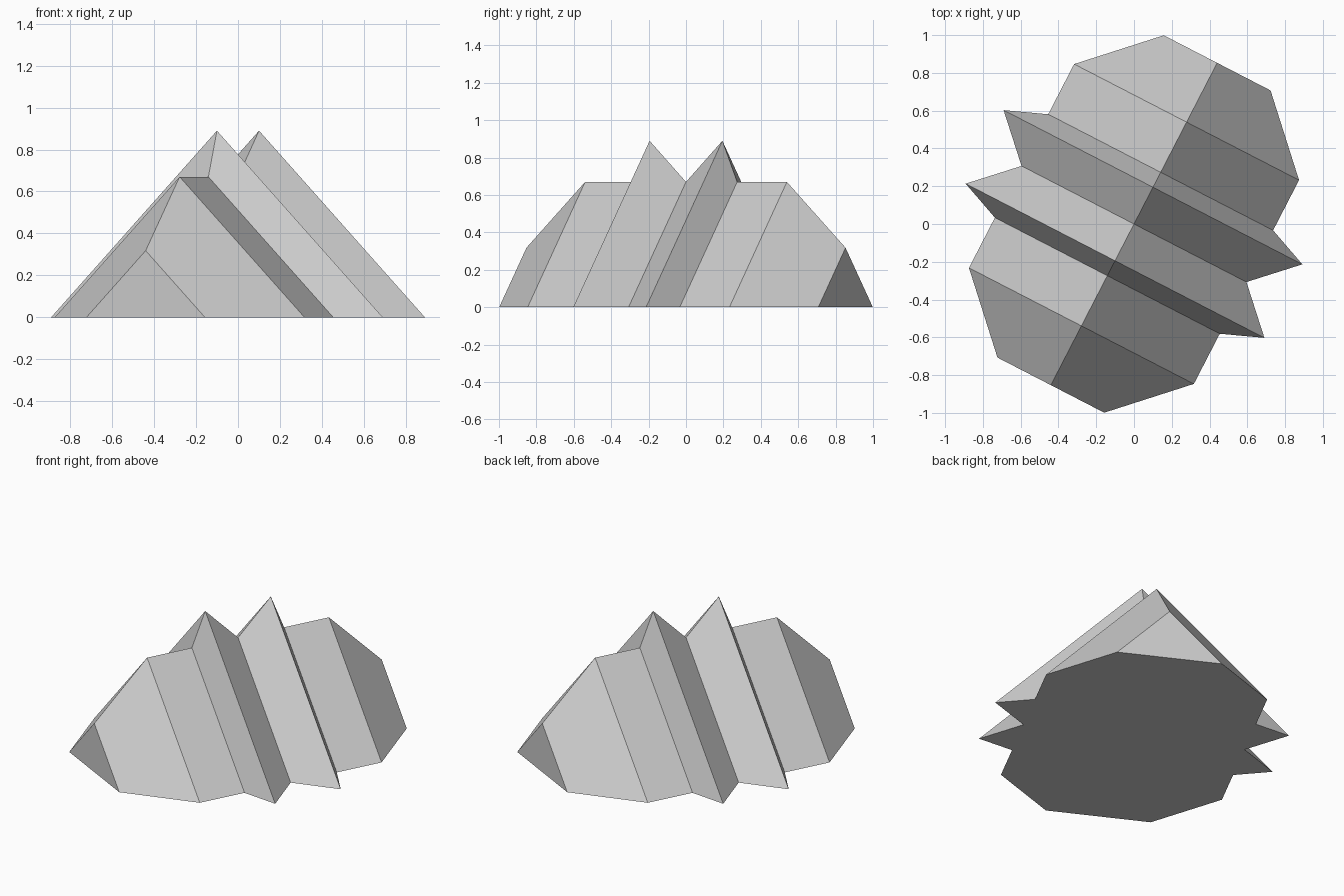
import bpy
from mathutils import Vector

cube = bpy.data.objects.get("Cube")
if cube:
    bpy.data.objects.remove(cube, do_unlink=True)

# Single plain grey
grey = bpy.data.materials.new("light_grey")
grey.use_nodes = True
colour = (0.6, 0.6, 0.6, 1)
grey.diffuse_color = colour
grey.node_tree.nodes["Principled BSDF"].inputs["Base Color"].default_value = colour

# Ridge profile: distance from the middle and height, mirrored to the other end
half = [(0.96, 0.318), (0.607, 0.67), (0.308, 0.67), (0.219, 0.89)]
profile = [(-s, h) for s, h in half] + [(0, 0.67)] + half[::-1]

# Each rib is a right-angled triangle across the turned axis
along = Vector((0.4586, 0.8886, 0))
across = Vector((along.y, -along.x, 0))
up = Vector((0, 0, 1))
verts = []
for s, h in profile:
    centre = along * s
    verts += [centre + across * h, centre + up * h, centre - across * h]

# Sloping sides, triangular ends and one flat underside
n = len(profile)
faces = []
for i in range(n - 1):
    a, b = 3 * i, 3 * i + 3
    faces += [(a, b, b + 1, a + 1), (a + 1, b + 1, b + 2, a + 2)]
last = 3 * (n - 1)
faces += [(0, 1, 2), (last + 2, last + 1, last)]
faces.append([3 * i + 2 for i in range(n)] + [3 * i for i in reversed(range(n))])

mesh = bpy.data.meshes.new("folded_roof")
mesh.from_pydata(verts, [], faces)
mesh.materials.append(grey)
mesh.validate()
mesh.update()
roof = bpy.data.objects.new("folded_roof", mesh)
bpy.context.collection.objects.link(roof)
